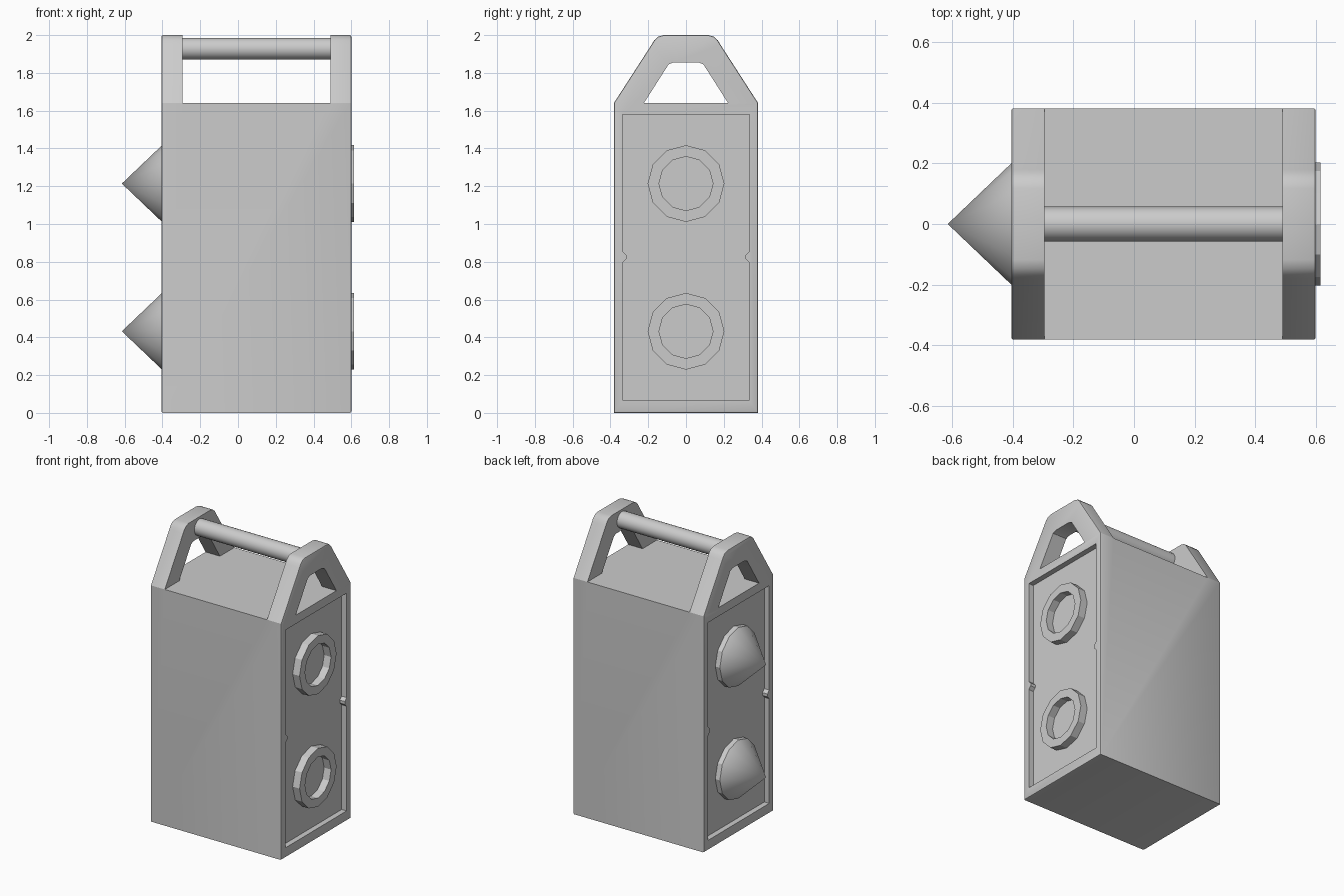
import bpy, bmesh, math

if "Cube" in bpy.data.objects:
    bpy.data.objects.remove(bpy.data.objects["Cube"])

X0, X1 = -0.405, 0.60      # ends of the case


def make_object(name, bm, angle=28):
    bmesh.ops.recalc_face_normals(bm, faces=bm.faces[:])
    mesh = bpy.data.meshes.new(name)
    bm.to_mesh(mesh)
    bm.free()
    obj = bpy.data.objects.new(name, mesh)
    bpy.context.collection.objects.link(obj)
    smooth(obj, angle)
    return obj


def smooth(obj, angle=28):
    bpy.ops.object.select_all(action='DESELECT')
    bpy.context.view_layer.objects.active = obj
    obj.select_set(True)
    bpy.ops.object.shade_smooth_by_angle(angle=math.radians(angle))


def mirrored(half):
    """Close a half outline (y > 0) by mirroring it across y = 0."""
    return half + [(-y, z) for y, z in reversed(half)]


def prism(name, outline, xa, xb, bevel=0):
    """Extrude a (y, z) outline along x; optionally bevel both end rims."""
    bm = bmesh.new()
    a = [bm.verts.new((xa, y, z)) for y, z in outline]
    b = [bm.verts.new((xb, y, z)) for y, z in outline]
    caps = [bm.faces.new(a), bm.faces.new(b[::-1])]
    n = len(outline)
    for i in range(n):
        j = (i + 1) % n
        bm.faces.new((a[i], b[i], b[j], a[j]))
    bmesh.ops.recalc_face_normals(bm, faces=bm.faces[:])
    if bevel:
        rim = list({e for f in caps for e in f.edges})
        bmesh.ops.bevel(bm, geom=rim, offset=bevel, segments=2,
                        profile=0.5, affect='EDGES')
    return make_object(name, bm)


def lathe(name, profile, sides, zc, closed=False, angle=28):
    """Spin an (x, radius) profile around an x axis at height zc."""
    bm = bmesh.new()
    rings = []
    for x, r in profile:
        rings.append([bm.verts.new((x, r * math.sin(2 * math.pi * k / sides),
                                    zc + r * math.cos(2 * math.pi * k / sides)))
                      for k in range(sides)])
    pairs = list(zip(rings, rings[1:]))
    if closed:
        pairs.append((rings[-1], rings[0]))
    for p, q in pairs:
        for k in range(sides):
            m = (k + 1) % sides
            bm.faces.new((p[k], p[m], q[m], q[k]))
    bmesh.ops.remove_doubles(bm, verts=bm.verts[:], dist=1e-5)
    return make_object(name, bm, angle)


def cut(target, cutter):
    cutter.hide_render = True
    mod = target.modifiers.new("cut", 'BOOLEAN')
    mod.operation = 'DIFFERENCE'
    mod.solver = 'EXACT'
    mod.object = cutter
    bpy.context.view_layer.objects.active = target
    bpy.ops.object.modifier_apply(modifier=mod.name)
    bpy.data.objects.remove(cutter, do_unlink=True)


# Case with both handle brackets: one long silhouette, then carved
case = prism("case", mirrored([(0.382, 0.0), (0.382, 1.64), (0.18, 1.953),
                               (0.168, 1.973), (0.147, 1.992), (0.118, 2.0)]),
             X0, X1, bevel=0.008)

# Gap between the brackets
cut(case, prism("gap_cutter", mirrored([(0.6, 1.64), (0.6, 2.2)]), -0.295, 0.49))

# Openings through each bracket
for xa, xb in ((-0.6, -0.2), (0.4, 0.8)):
    cut(case, prism("bracket_cutter",
                    mirrored([(0.223, 1.64), (0.105, 1.825), (0.092, 1.845),
                              (0.065, 1.856)]), xa, xb))

# Recessed end panels with a small tab on each side
panel = mirrored([(0.335, 0.068), (0.335, 0.795), (0.315, 0.815),
                  (0.315, 0.835), (0.335, 0.855), (0.335, 1.58)])
cut(case, prism("panel_cutter", panel, X0 - 0.2, X0 + 0.038))
cut(case, prism("panel_cutter", panel, X1 - 0.038, X1 + 0.2))
smooth(case)

# Carrying bar
lathe("carrying_bar", [(-0.30, 0.057), (0.495, 0.057)], 24, 1.928)

# Cones on the left end, open rings on the right end
for label, z in (("lower", 0.432), ("upper", 1.214)):
    lathe(label + "_cone", [(-0.36, 0.203), (-0.402, 0.203), (-0.615, 0.0)], 12, z)
    lathe(label + "_ring", [(0.555, 0.203), (0.615, 0.203),
                            (0.615, 0.143), (0.555, 0.143)], 12, z, closed=True)
